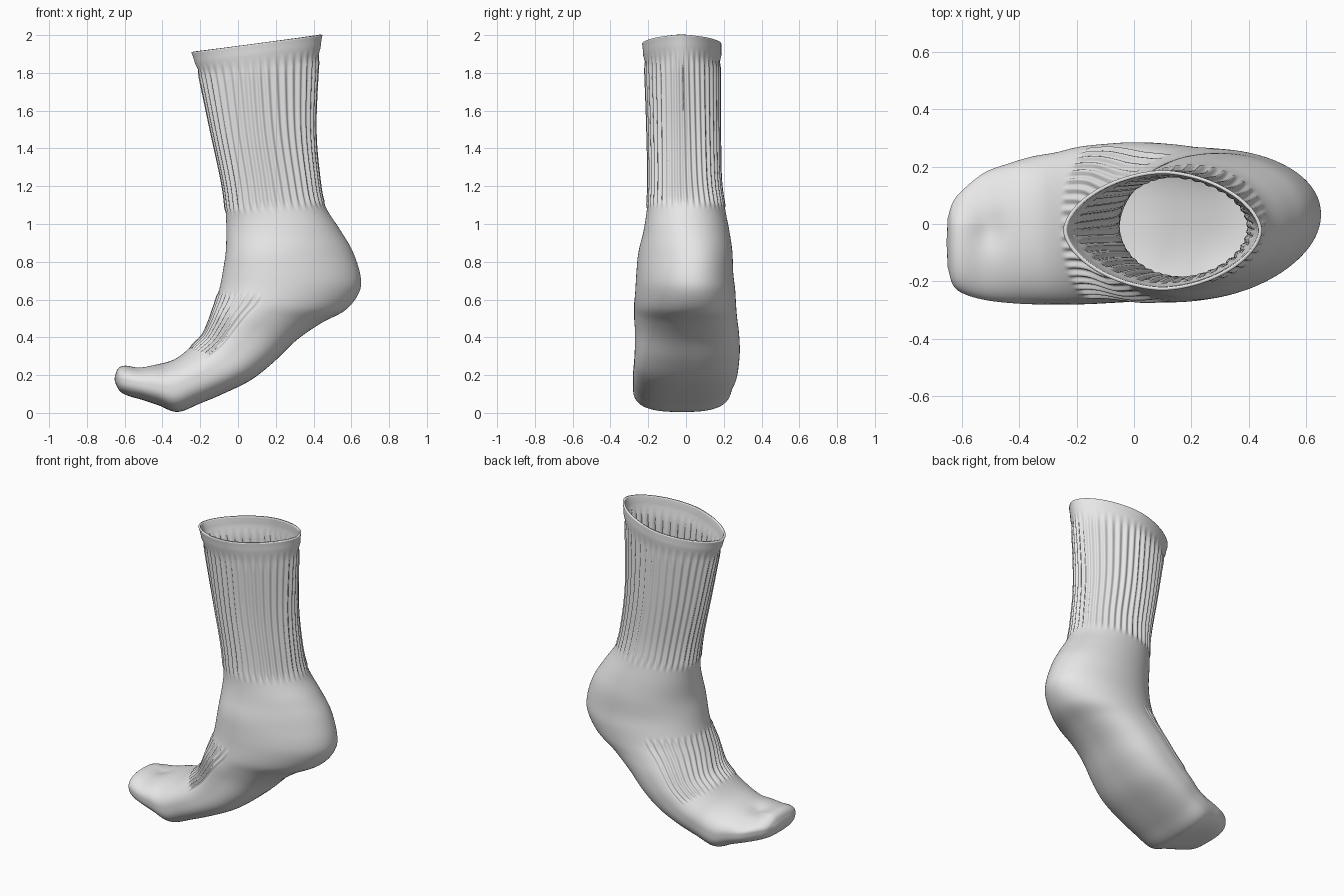
import bpy, bmesh, math
from mathutils import Vector

if "Cube" in bpy.data.objects:
    bpy.data.objects.remove(bpy.data.objects["Cube"])

# Sections from opening to toe: front/instep x,z  back/sole x,z  y min,max
S = [
    (-.240, 1.91, .440, 2.00, -.225, .180),
    (-.213, 1.82, .428, 1.90, -.218, .180),
    (-.145, 1.50, .410, 1.52, -.205, .180),
    (-.085, 1.22, .430, 1.25, -.200, .185),
    (-.065, 1.06, .460, 1.10, -.207, .207),
    (-.062, .95, .540, .97, -.225, .230),
    (-.065, .85, .605, .86, -.245, .245),
    (-.080, .75, .648, .73, -.255, .250),
    (-.095, .67, .642, .64, -.260, .260),
    (-.115, .60, .570, .545, -.265, .265),
    (-.135, .54, .440, .475, -.265, .270),
    (-.160, .47, .310, .385, -.265, .280),
    (-.190, .41, .190, .270, -.270, .285),
    (-.240, .36, .070, .175, -.275, .280),
    (-.290, .315, -.070, .105, -.280, .270),
    (-.335, .285, -.200, .050, -.280, .250),
    (-.390, .265, -.320, .005, -.280, .235),
    (-.460, .255, -.420, .040, -.275, .210),
    (-.530, .245, -.510, .070, -.265, .180),
    (-.600, .250, -.580, .090, -.245, .125),
    (-.635, .235, -.625, .115, -.215, .080),
    (-.650, .200, -.650, .160, -.150, .020),
]
N, SUB = 288, 6


def step(a, b, x):
    t = min(1, max(0, (x - a) / (b - a)))
    return t * t * (3 - 2 * t)


def section(i):
    """Catmull-Rom interpolated section values at position i"""
    k = min(int(i), len(S) - 2)
    t = i - k
    p = [S[min(max(k + d, 0), len(S) - 1)] for d in (-1, 0, 1, 2)]
    return [.5 * (2 * b + (c - a) * t + (2 * a - 5 * b + 4 * c - d) * t * t
                  + (3 * b - a - 3 * c + d) * t ** 3) for a, b, c, d in zip(*p)]


def spow(c, e):
    return math.copysign(abs(c) ** (2 / e), c)


def point(i, ang):
    ax, az, bx, bz, y0, y1 = section(i)
    c, s = math.cos(ang), math.sin(ang)
    # lens-shaped opening, round ankle, flat-soled foot
    foot = step(8, 13, i)
    e = 1.75 + .3 * step(0, 4, i) + foot * (.75 if c > 0 else .2)
    u, v = spow(c, e), spow(s, e)
    heel = step(4, 6.5, i) * (1 - step(10, 13, i))
    mid = Vector(((ax + bx) / 2, 0, (az + bz) / 2))
    half = Vector(((bx - ax) / 2, 0, (bz - az) / 2))
    axis = half.normalized()
    y = (y0 + y1) / 2 + v * (y1 - y0) / 2 * (1 - .1 * heel * u) + .035 * heel * u
    p = mid + half * u + Vector((0, y, 0))
    # raised top band, cuff ribs and instep ribs
    d = .007 * (1 - step(.83, 1, i))
    d += .006 * math.cos(40 * ang) * step(1, 1.17, i) * (1 - step(3.8, 4, i))
    patch = step(8.4, 8.7, i) * (1 - step(13, 13.3, i)) * step(.3, .4, -c)
    d += .006 * math.cos(48 * ang) * patch
    p += (axis * c + Vector((0, s, 0))) * d
    # dent behind the toes, lower small toes
    if c < 0:
        p.z -= .018 * -c * math.exp(-((p.x + .5) / .05) ** 2 - ((p.y + .02) / .07) ** 2)
        p.z -= .2 * max(0, p.y) * -c * step(16, 19, i) * (1 - step(19.5, 21, i))
    return p


# Loft the sock skin
bm = bmesh.new()
rings = []
for r in range((len(S) - 1) * SUB + 1):
    rings.append([bm.verts.new(point(r / SUB, 2 * math.pi * k / N)) for k in range(N)])
for a, b in zip(rings, rings[1:]):
    for k in range(N):
        m = (k + 1) % N
        bm.faces.new((a[k], b[k], b[m], a[m]))
# Close the toe tip
tip = bm.verts.new((-.654, -.065, .18))
for k in range(N):
    bm.faces.new((rings[-1][k], tip, rings[-1][(k + 1) % N]))
# Make normals point outward
bm.normal_update()
f = next(f for f in bm.faces if f.calc_center_median().x > .62)
if f.normal.x < 0:
    bmesh.ops.reverse_faces(bm, faces=bm.faces[:])

me = bpy.data.meshes.new("sock")
bm.to_mesh(me)
bm.free()
ob = bpy.data.objects.new("sock", me)
bpy.context.collection.objects.link(ob)

mat = bpy.data.materials.new("off_white_knit")
mat.diffuse_color = (.8, .8, .8, 1)
mat.use_nodes = True
mat.node_tree.nodes["Principled BSDF"].inputs["Base Color"].default_value = mat.diffuse_color
me.materials.append(mat)

# Fabric thickness, hollow inside
sol = ob.modifiers.new("fabric", 'SOLIDIFY')
sol.thickness = .012
sol.offset = -1

bpy.context.view_layer.objects.active = ob
ob.select_set(True)
bpy.ops.object.shade_smooth()
